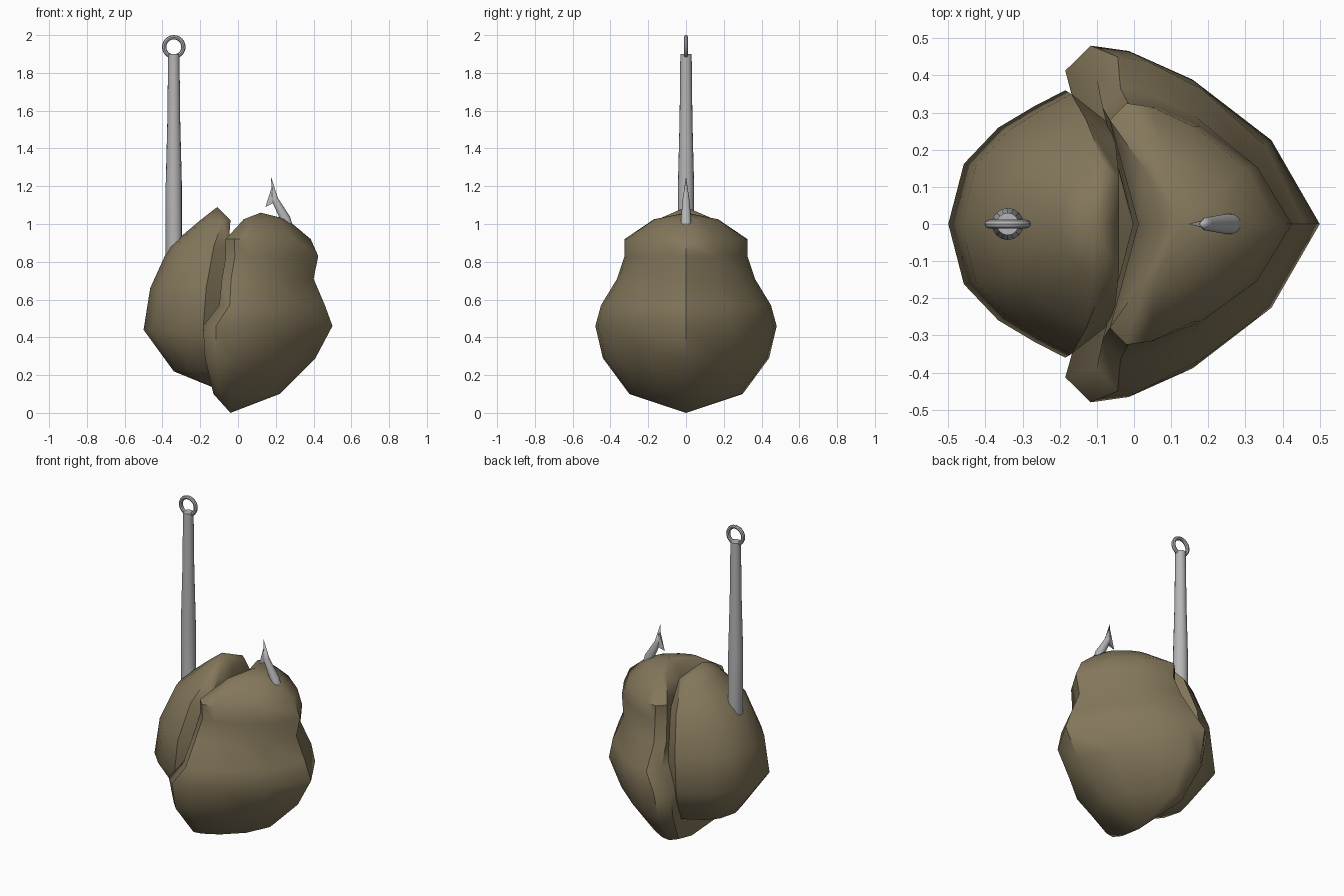
import bpy, bmesh, math
from mathutils import Vector

if "Cube" in bpy.data.objects:
    bpy.data.objects.remove(bpy.data.objects["Cube"])


def material(name, rgb):
    m = bpy.data.materials.new(name)
    m.diffuse_color = (*rgb, 1)
    m.use_nodes = True
    m.node_tree.nodes["Principled BSDF"].inputs["Base Color"].default_value = m.diffuse_color
    return m


BROWN = material("bait brown", (0.23, 0.185, 0.105))
STEEL = material("hook steel", (0.47, 0.47, 0.47))


def finish(bm, name, mat, angle):
    bmesh.ops.recalc_face_normals(bm, faces=bm.faces)
    me = bpy.data.meshes.new(name)
    bm.to_mesh(me)
    bm.free()
    ob = bpy.data.objects.new(name, me)
    bpy.context.collection.objects.link(ob)
    me.materials.append(mat)
    bpy.ops.object.select_all(action='DESELECT')
    ob.select_set(True)
    bpy.context.view_layer.objects.active = ob
    bpy.ops.object.shade_smooth_by_angle(angle=math.radians(angle))
    return ob


def loft(name, rings, mat, angle, start=None, end=None):
    """Skin closed rings of points; optional tip points close the ends."""
    bm = bmesh.new()
    loops = [[bm.verts.new(p) for p in r] for r in rings]
    n = len(loops[0])
    for a, b in zip(loops, loops[1:]):
        for i in range(n):
            j = (i + 1) % n
            bm.faces.new((a[i], a[j], b[j], b[i]))
    for tip, loop in ((start, loops[0]), (end, loops[-1])):
        if tip:
            t = bm.verts.new(tip)
            for i in range(n):
                bm.faces.new((loop[i], loop[(i + 1) % n], t))
        else:
            bm.faces.new(loop)
    return finish(bm, name, mat, angle)


def lobe(name, half, levels, bottom, top):
    """Mirrored half outline scaled to (z, x0, x1, half depth) at each level."""
    outline = half + [(u, -v) for u, v in reversed(half[1:-1])]
    rings = [[(x0 + (x1 - x0) * u, d * v, z) for u, v in outline]
             for z, x0, x1, d in levels]
    loft(name, rings, BROWN, 50, bottom, top)


# Large right lobe: hollow back, pointed nose, waist below the cap
lobe("bait_right_lobe",
     [(0.17, 0), (0, 0.86), (0.1, 1), (0.25, 0.97), (0.5, 0.81), (0.81, 0.47), (1, 0)],
     [(0.10, -0.13, 0.22, 0.30), (0.29, -0.175, 0.41, 0.44),
      (0.46, -0.185, 0.50, 0.48), (0.57, -0.10, 0.46, 0.45),
      (0.71, -0.085, 0.40, 0.365), (0.83, -0.065, 0.425, 0.325),
      (0.92, -0.065, 0.385, 0.325), (1.025, 0.03, 0.26, 0.17)],
     (-0.04, 0, 0), (0.12, 0, 1.06))

# Smaller left lobe: rounded shell pressed against the right one
lobe("bait_left_lobe",
     [(0, 0), (0.1, 0.45), (0.32, 0.72), (0.55, 0.88), (0.75, 1), (1, 0.78), (1, 0)],
     [(0.22, -0.34, -0.05, 0.25), (0.44, -0.50, -0.08, 0.36),
      (0.66, -0.465, -0.07, 0.35), (0.88, -0.365, -0.05, 0.28),
      (1.02, -0.20, -0.04, 0.16)],
     (-0.12, 0, 0.13), (-0.11, 0, 1.09))

# Hook wire: (x, z, radius) down the shank, round the bend, up to the point
PATH = [(-0.34, 1.90, 0.03), (-0.34, 1.55, 0.034), (-0.34, 1.2, 0.043),
        (-0.34, 0.7, 0.043), (-0.27, 0.5, 0.043), (-0.1, 0.4, 0.043),
        (0.1, 0.42, 0.043), (0.26, 0.58, 0.04), (0.31, 0.8, 0.035),
        (0.25, 1.03, 0.027), (0.195, 1.13, 0.018)]
rings = []
for k, (x, z, r) in enumerate(PATH):
    a, b = PATH[max(k - 1, 0)], PATH[min(k + 1, len(PATH) - 1)]
    t = Vector((b[0] - a[0], 0, b[1] - a[1])).normalized()
    side = t.cross(Vector((0, 1, 0)))
    rings.append([Vector((x, 0, z)) + side * r * math.cos(w) + Vector((0, r * math.sin(w), 0))
                  for w in (i * math.tau / 16 for i in range(16))])
loft("hook_wire", rings, STEEL, 40, end=(0.175, 0, 1.25))

# Barb: flat spike pointing back down
base = [(0.205, -0.015, 1.12), (0.205, 0.015, 1.12), (0.18, 0.008, 1.20), (0.18, -0.008, 1.20)]
loft("hook_barb", [base], STEEL, 40, end=(0.145, 0, 1.09))

# Line eye on top of the shank
bpy.ops.mesh.primitive_torus_add(location=(-0.34, 0, 1.9375), rotation=(math.pi / 2, 0, 0),
                                 major_radius=0.051, minor_radius=0.0115,
                                 major_segments=24, minor_segments=8)
eye = bpy.context.object
eye.name = "hook_eye"
eye.data.materials.append(STEEL)
bpy.ops.object.shade_smooth_by_angle(angle=math.radians(40))
